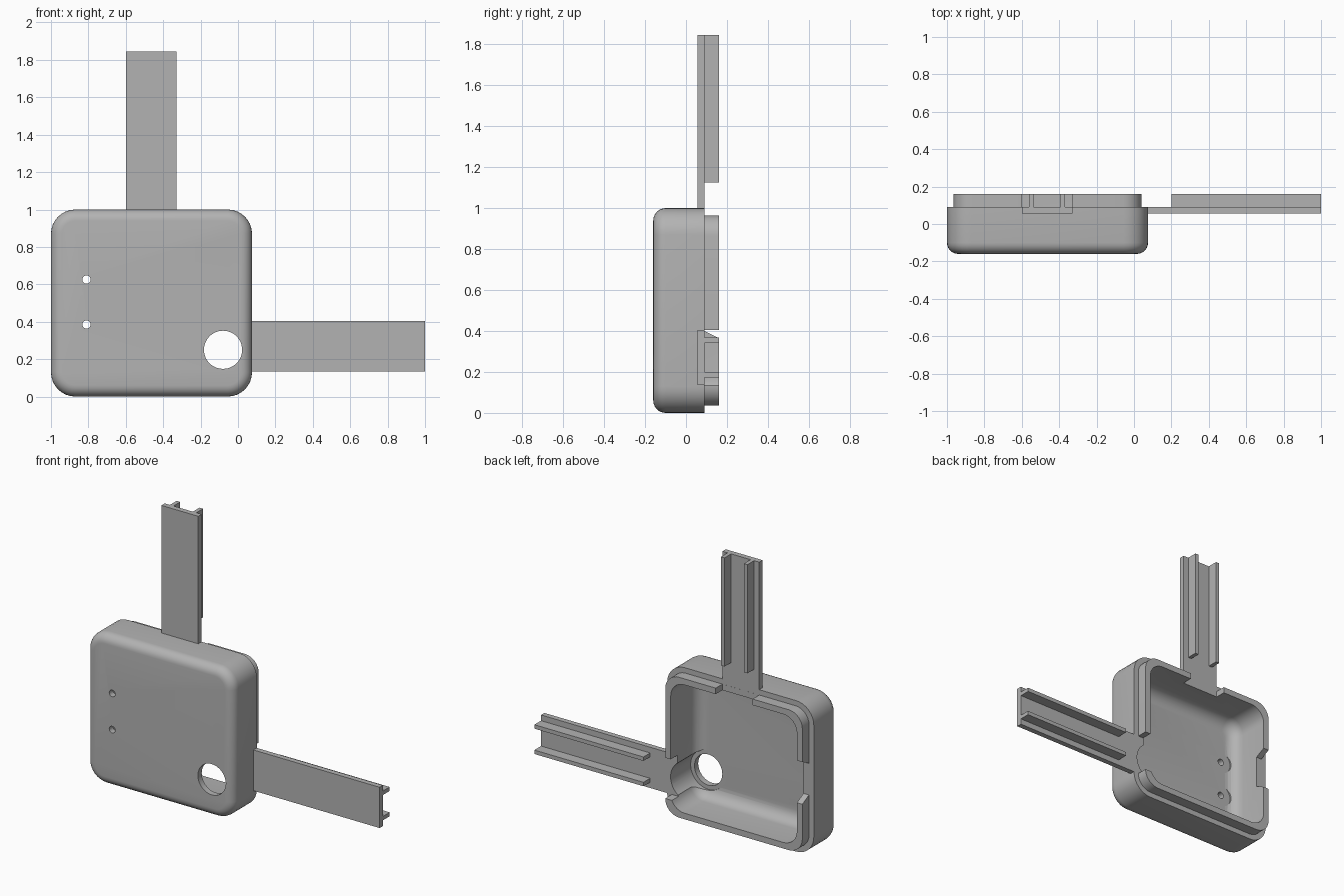
import bpy, bmesh, math
from mathutils import Matrix, Vector

if "Cube" in bpy.data.objects:
    bpy.data.objects.remove(bpy.data.objects["Cube"], do_unlink=True)

grey = bpy.data.materials.new("plain grey")
grey.use_nodes = True
grey.diffuse_color = (0.45, 0.45, 0.45, 1)
grey.node_tree.nodes["Principled BSDF"].inputs["Base Color"].default_value = grey.diffuse_color

X0, X1, Z0, Z1 = -1.0, 0.075, 0.0, 1.0    # housing outline
FRONT, RIM, BACK, FLOOR = -0.16, 0.09, 0.16, -0.12
LIP, INNER = 0.035, 0.075                 # insets of lip and cavity wall


def finish(name, bm):
    bmesh.ops.recalc_face_normals(bm, faces=bm.faces)
    mesh = bpy.data.meshes.new(name)
    bm.to_mesh(mesh)
    bm.free()
    mesh.materials.append(grey)
    obj = bpy.data.objects.new(name, mesh)
    bpy.context.collection.objects.link(obj)
    return obj


def box(name, lo, hi):
    bm = bmesh.new()
    bmesh.ops.create_cube(bm, size=1)
    lo, hi = Vector(lo), Vector(hi)
    for v in bm.verts:
        v.co = (lo + hi) / 2 + v.co * (hi - lo)
    return finish(name, bm)


def cylinder(name, x, z, radius, y0, y1):
    bm = bmesh.new()
    place = Matrix.Translation((x, (y0 + y1) / 2, z)) @ Matrix.Rotation(math.pi / 2, 4, "X")
    bmesh.ops.create_cone(bm, cap_ends=True, segments=48, radius1=radius,
                          radius2=radius, depth=y1 - y0, matrix=place)
    return finish(name, bm)


def ring(bm, inset, y, r, steps=8):
    """Rounded rectangle loop, inset from the housing outline."""
    a, b, c, d = X0 + inset + r, X1 - inset - r, Z0 + inset + r, Z1 - inset - r
    loop = []
    for k, (cx, cz) in enumerate([(b, d), (a, d), (a, c), (b, c)]):
        for i in range(steps + 1):
            t = (k + i / steps) * math.pi / 2
            loop.append(bm.verts.new((cx + r * math.cos(t), y, cz + r * math.sin(t))))
    return loop


# Housing: one closed skin from the front face, round the lip, to the floor
sections = []
FILLET, COVE = 0.06, 0.08
for i in range(7):
    t = i / 6 * math.pi / 2
    inset = FILLET * (1 - math.sin(t))
    sections.append((inset, FRONT + FILLET * (1 - math.cos(t)), 0.13 - inset))
sections += [(0, RIM, 0.13), (LIP, RIM, 0.1), (LIP, BACK, 0.1), (INNER, BACK, 0.1)]
for i in range(7):
    t = i / 6 * math.pi / 2
    inset = COVE * (1 - math.cos(t))
    sections.append((INNER + inset, FLOOR + COVE * (1 - math.sin(t)), 0.1 - 0.85 * inset))

bm = bmesh.new()
rings = [ring(bm, *s) for s in sections]
for p, q in zip(rings, rings[1:]):
    for i in range(len(p)):
        j = (i + 1) % len(p)
        bm.faces.new((p[i], p[j], q[j], q[i]))
bm.faces.new(rings[0])
bm.faces.new(rings[-1])
housing = finish("housing", bm)

# Cutters: holes, their clearances, and the gaps in the lip
ARM_X, ARM_Z = (-0.6, -0.33), (0.135, 0.405)
cutters = [
    cylinder("large_clearance", -0.08, 0.25, 0.13, FLOOR, 0.2),
    cylinder("large_hole", -0.08, 0.25, 0.102, -0.3, 0.0),
    box("side_gap", (-0.1, RIM + 0.0005, ARM_Z[0]), (0.06, 0.2, ARM_Z[1])),
    box("top_gap", (ARM_X[0], RIM + 0.0005, 0.85), (ARM_X[1], 0.2, 0.985)),
]
for z in (0.385, 0.625):
    cutters.append(cylinder("small_clearance", -0.81, z, 0.075, FLOOR, 0.0))
    cutters.append(cylinder("small_hole", -0.81, z, 0.022, -0.3, 0.0))
notch = box("flared_notch", (-0.985, RIM + 0.0005, 0.4), (-0.88, 0.18, 0.61))
for v in notch.data.vertices:
    if v.co.y > 0.12:
        v.co.z += 0.045 if v.co.z > 0.5 else -0.045
cutters.append(notch)

bpy.context.view_layer.objects.active = housing
for cutter in cutters:
    mod = housing.modifiers.new("cut", "BOOLEAN")
    mod.operation, mod.solver, mod.object = "DIFFERENCE", "EXACT", cutter
    bpy.ops.object.modifier_apply(modifier=mod.name)
    bpy.data.objects.remove(cutter, do_unlink=True)

for o in bpy.context.selected_objects:
    o.select_set(False)
housing.select_set(True)
bpy.ops.object.shade_smooth_by_angle(angle=math.radians(30))


# Arms: a flat plate with two rails on its back
def arm(name, across, start, rail_start, end, upright):
    def part(label, a0, a1, y0, y1, s):
        lo, hi = (a0, y0, s), (a1, y1, end)
        if not upright:
            lo, hi = lo[::-1], hi[::-1]
        box(name + label, lo, hi)

    a, b = across
    part("_plate", a, b, 0.055, RIM, start)
    part("_rail_a", a + 0.038, a + 0.064, RIM - 0.002, BACK, rail_start)
    part("_rail_b", b - 0.064, b - 0.038, RIM - 0.002, BACK, rail_start)


arm("top_arm", ARM_X, Z1 - 0.002, 1.125, 1.845, True)
arm("side_arm", ARM_Z, X1 - 0.002, 0.2, 1.0, False)
